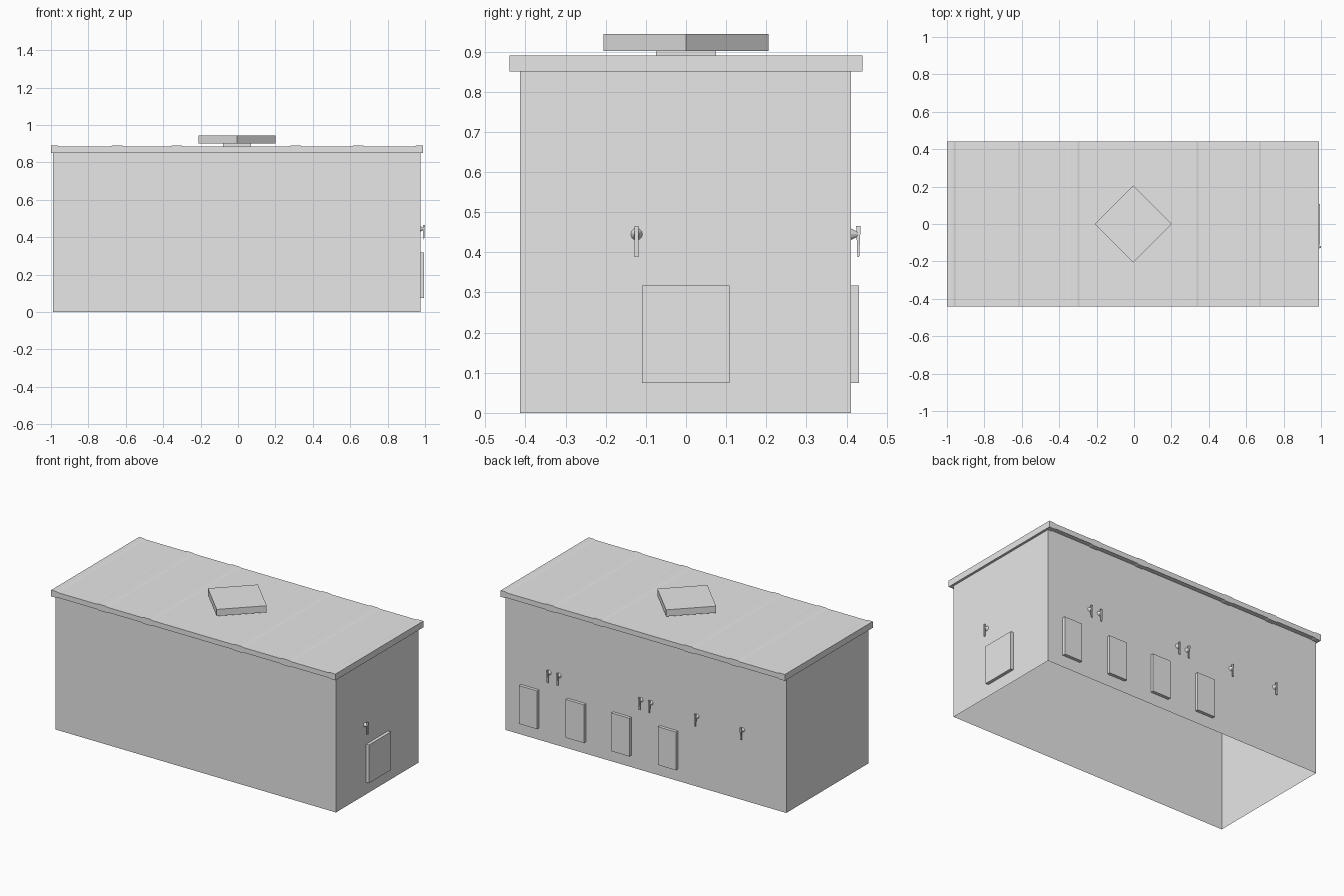
import bpy, bmesh, math
from mathutils import Matrix, Vector

cube = bpy.data.objects.get("Cube")
if cube:
    bpy.data.objects.remove(cube, do_unlink=True)

grey = bpy.data.materials.new("plain grey")
grey.use_nodes = True
grey.diffuse_color = (0.8, 0.8, 0.8, 1)
grey.node_tree.nodes["Principled BSDF"].inputs["Base Color"].default_value = (0.8, 0.8, 0.8, 1)


def finish(name, bm, matrix=None):
    bmesh.ops.recalc_face_normals(bm, faces=bm.faces)
    mesh = bpy.data.meshes.new(name)
    bm.to_mesh(mesh)
    bm.free()
    mesh.materials.append(grey)
    obj = bpy.data.objects.new(name, mesh)
    bpy.context.collection.objects.link(obj)
    if matrix:
        obj.matrix_world = matrix
    return obj


def add_box(bm, low, high, turn=0):
    low, high = Vector(low), Vector(high)
    size = high - low
    matrix = (Matrix.Translation((low + high) / 2) @ Matrix.Rotation(turn, 4, "Z")
              @ Matrix.Diagonal((*size, 1)))
    return bmesh.ops.create_cube(bm, size=1, matrix=matrix)["verts"]


def box(name, low, high, turn=0, matrix=None):
    bm = bmesh.new()
    add_box(bm, low, high, turn)
    return finish(name, bm, matrix)


# Walls: an open-bottomed shell
LEFT, RIGHT, FRONT, BACK = -0.99, 0.975, -0.413, 0.411
bm = bmesh.new()
add_box(bm, (LEFT, FRONT, 0), (RIGHT, BACK, 0.86))
bm.faces.ensure_lookup_table()
floor = min(bm.faces, key=lambda f: f.calc_center_median().z)
bmesh.ops.delete(bm, geom=[floor], context="FACES_ONLY")
finish("walls", bm)

# Roof: a sheet profile thickened at its joints and ends
STEP, SLOPE, HALF = 0.004, 0.012, 0.036
upper = [(-1, 0), (-0.965, 0), (-0.965 + SLOPE, STEP)]
for joint in (-0.645, -0.327, 0.309, 0.643):
    upper += [(joint - HALF, STEP), (joint - HALF + SLOPE, 0),
              (joint + HALF - SLOPE, 0), (joint + HALF, STEP)]
upper += [(0.955 - SLOPE, STEP), (0.955, 0), (0.99, 0)]
outline = [(x, 0.89 - d) for x, d in upper] + [(x, 0.85 + d) for x, d in reversed(upper)]
bm = bmesh.new()
face = bm.faces.new([bm.verts.new((x, -0.44, z)) for x, z in outline])
side = bmesh.ops.extrude_face_region(bm, geom=[face])
bmesh.ops.translate(bm, vec=(0, 0.88, 0),
                    verts=[v for v in side["geom"] if isinstance(v, bmesh.types.BMVert)])
finish("roof", bm)

# Roof vent: short neck under a turned square cap
box("vent_neck", (-0.08, -0.075, 0.885), (0.07, 0.075, 0.903))
edge = 0.206 / math.sqrt(2)
box("vent_cap", (-0.005 - edge, -edge, 0.902), (-0.005 + edge, edge, 0.944), math.pi / 4)


# Wall fittings, built facing +y and placed on a wall
def panel(name, width, place):
    box(name, (-width / 2, -0.005, 0.075), (width / 2, 0.02, 0.317), matrix=place)


def handle(name, place):
    bm = bmesh.new()
    # tapered knob
    bmesh.ops.create_cone(bm, cap_ends=True, segments=12, radius1=0.015, radius2=0.006,
                          depth=0.018, matrix=Matrix.Translation((0, 0.008, 0.445))
                          @ Matrix.Rotation(-math.pi / 2, 4, "X"))
    # hanging lever, thinner towards its lower end
    for v in add_box(bm, (-0.005, 0.013, 0.388), (0.005, 0.024, 0.465)):
        if v.co.z < 0.4:
            v.co.y = 0.016 + (v.co.y - 0.013) * 0.4
    finish(name, bm, place)


def on_back(x):
    return Matrix.Translation((x, BACK, 0))


def on_end(y):
    return Matrix.Translation((RIGHT, y, 0)) @ Matrix.Rotation(-math.pi / 2, 4, "Z")


for i, x in enumerate((0.805, 0.477, 0.158, -0.168)):
    panel(f"back_panel_{i + 1}", 0.127, on_back(x))
for i, x in enumerate((0.67, 0.6, 0.026, -0.043, -0.365, -0.685)):
    handle(f"back_handle_{i + 1}", on_back(x))
panel("end_panel", 0.218, on_end(-0.001))
handle("end_handle", on_end(-0.123))
